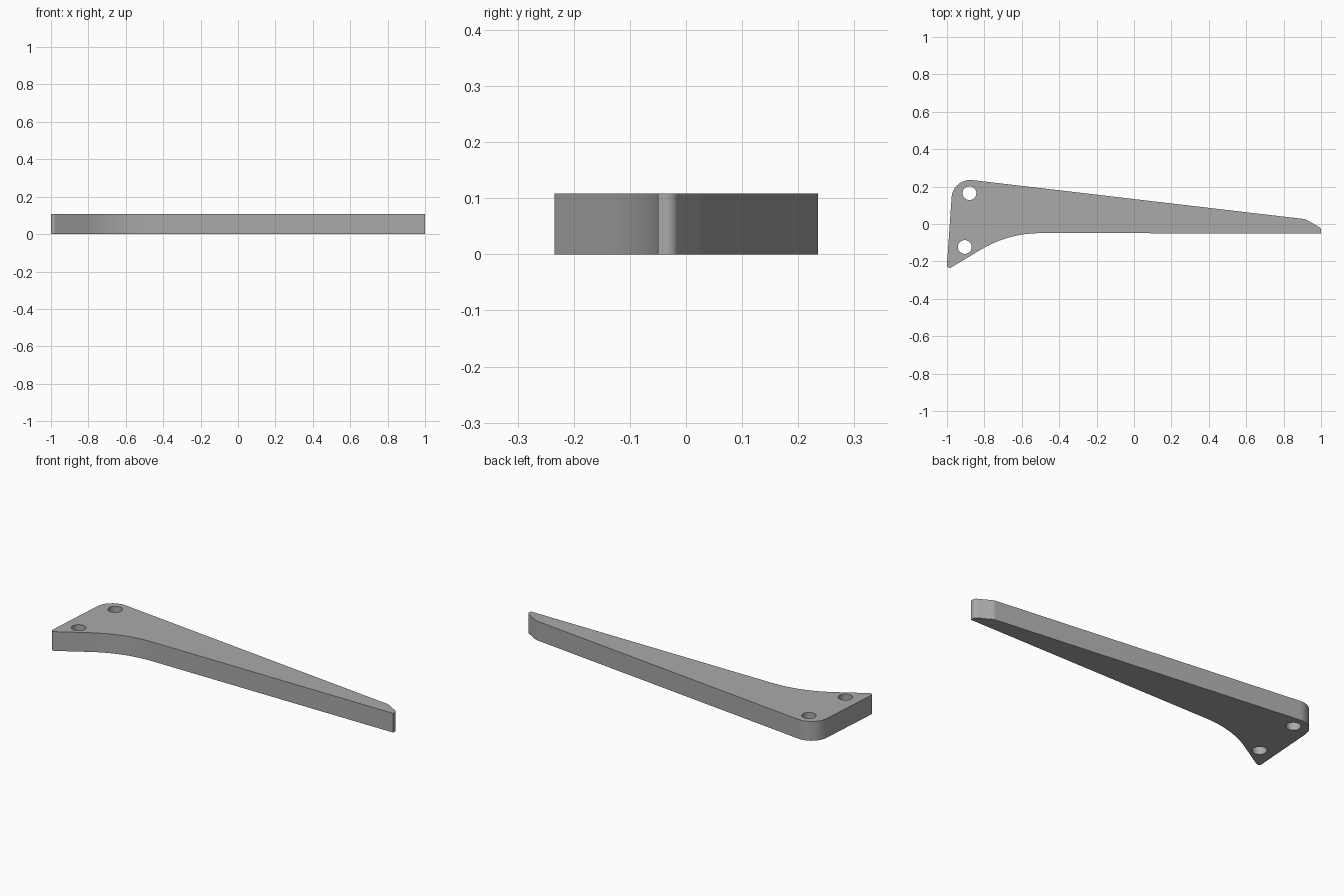
import bpy, bmesh, math
from mathutils import Vector

if "Cube" in bpy.data.objects:
    bpy.data.objects.remove(bpy.data.objects["Cube"], do_unlink=True)

THICKNESS = 0.108

# Outline corners: x, y, fillet radius
CORNERS = [
    (1.0, -0.05, 0), (1.0, -0.022, 0.02), (0.915, 0.026, 0.03),
    (-0.968, 0.247, 0.1), (-1.002, -0.247, 0.015), (-0.672, -0.049, 0.62),
]
HOLES = [(-0.88, 0.165), (-0.905, -0.123)]
HOLE_RADIUS = 0.037


def fillet(prev, corner, nxt, radius, steps=16):
    """Points of an arc rounding one corner."""
    if radius == 0:
        return [corner]
    a, b = (prev - corner).normalized(), (nxt - corner).normalized()
    half = a.angle(b) / 2
    centre = corner + (a + b).normalized() * radius / math.sin(half)
    reach = radius / math.tan(half)
    start, end = corner + a * reach - centre, corner + b * reach - centre
    total = start.angle(end)
    arc = []
    for i in range(steps + 1):
        t = i / steps
        arc.append(centre + (start * math.sin((1 - t) * total)
                             + end * math.sin(t * total)) / math.sin(total))
    return arc


def circle(x, y, radius, steps=32):
    return [Vector((x + radius * math.cos(math.tau * i / steps),
                    y + radius * math.sin(math.tau * i / steps), 0))
            for i in range(steps)]


# Rounded outline and the two screw holes
points = [Vector((x, y, 0)) for x, y, r in CORNERS]
outline = []
for i, (x, y, r) in enumerate(CORNERS):
    outline += fillet(points[i - 1], points[i], points[(i + 1) % len(points)], r)
loops = [outline] + [circle(x, y, HOLE_RADIUS) for x, y in HOLES]

# Fill the flat profile and extrude it
bm = bmesh.new()
edges = []
for loop in loops:
    verts = [bm.verts.new(p) for p in loop]
    edges += [bm.edges.new((v, verts[i - 1])) for i, v in enumerate(verts)]
bmesh.ops.triangle_fill(bm, edges=edges, use_beauty=True, normal=(0, 0, 1))
top = bmesh.ops.extrude_face_region(bm, geom=bm.faces[:], use_keep_orig=True)["geom"]
bmesh.ops.translate(bm, vec=(0, 0, THICKNESS),
                    verts=[g for g in top if isinstance(g, bmesh.types.BMVert)])
bmesh.ops.recalc_face_normals(bm, faces=bm.faces[:])
mesh = bpy.data.meshes.new("bracket_arm")
bm.to_mesh(mesh)
bm.free()

# Grey material
grey = bpy.data.materials.new("plain_grey")
grey.use_nodes = True
colour = (0.4, 0.4, 0.4, 1)
grey.diffuse_color = colour
grey.node_tree.nodes["Principled BSDF"].inputs["Base Color"].default_value = colour
mesh.materials.append(grey)

arm = bpy.data.objects.new("bracket_arm", mesh)
bpy.context.collection.objects.link(arm)
bpy.ops.object.select_all(action="DESELECT")
arm.select_set(True)
bpy.context.view_layer.objects.active = arm
bpy.ops.object.shade_smooth_by_angle(angle=math.radians(25))
